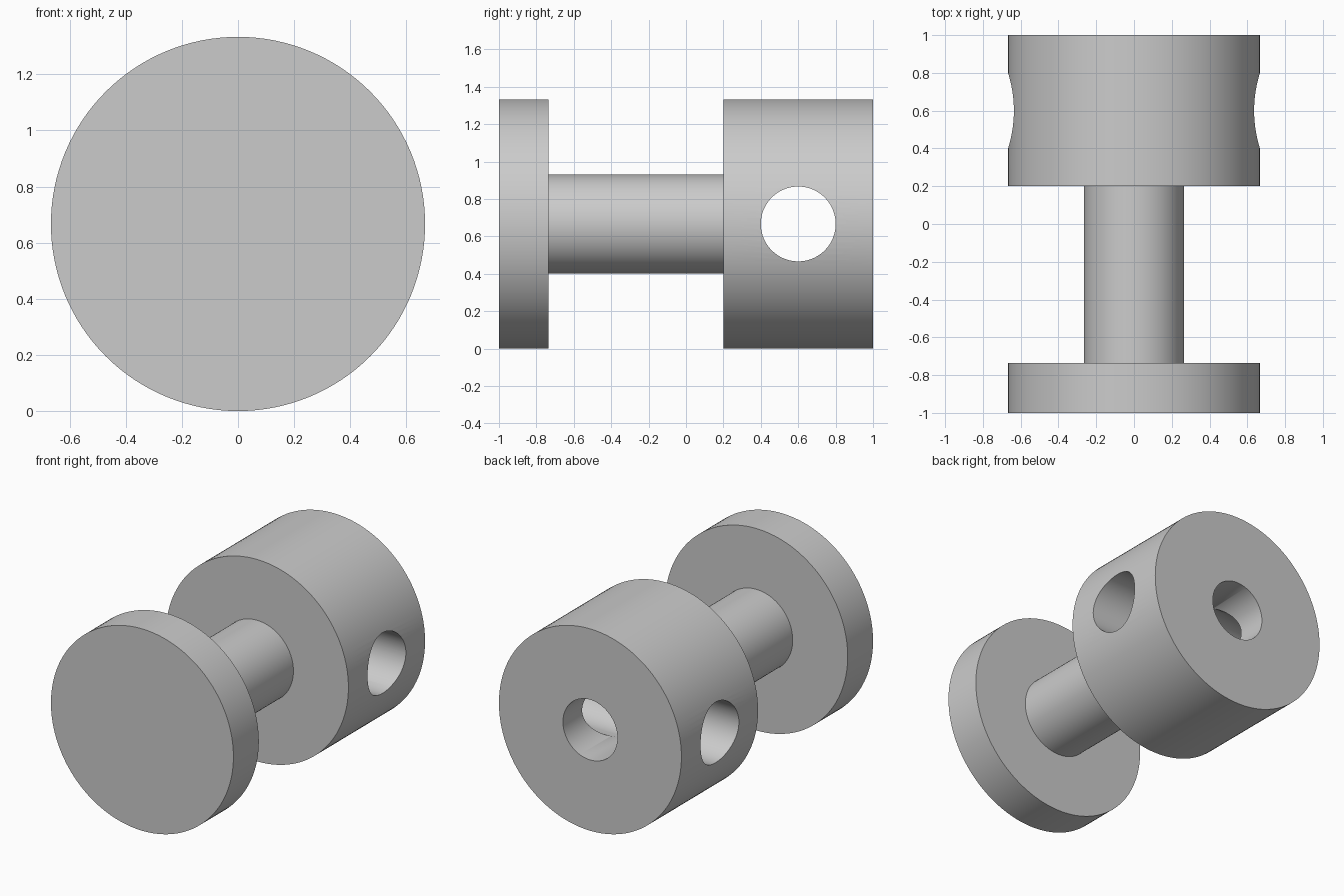
import bpy
import bmesh
import math
from mathutils import Matrix, Vector

cube = bpy.data.objects.get("Cube")
if cube:
    bpy.data.objects.remove(cube, do_unlink=True)

RADIUS = 2 / 3      # disc and head radius, also the axis height
NECK = 0.265
BORE = 0.2
BORE_Y = 0.6
SEGMENTS = 128

grey = bpy.data.materials.new("plain grey")
grey.use_nodes = True
colour = (0.6, 0.6, 0.6, 1)
grey.diffuse_color = colour
grey.node_tree.nodes["Principled BSDF"].inputs["Base Color"].default_value = colour


def add_object(name, bm):
    bmesh.ops.recalc_face_normals(bm, faces=bm.faces)
    mesh = bpy.data.meshes.new(name)
    bm.to_mesh(mesh)
    bm.free()
    mesh.materials.append(grey)
    obj = bpy.data.objects.new(name, mesh)
    bpy.context.collection.objects.link(obj)
    return obj


def lathe(name, profile):
    """Turn (radius, y) points around the long axis and close both ends."""
    bm = bmesh.new()
    rings = []
    for radius, y in profile:
        angles = [math.tau * i / SEGMENTS for i in range(SEGMENTS)]
        rings.append([bm.verts.new((radius * math.cos(a), y, RADIUS + radius * math.sin(a)))
                      for a in angles])
    for a, b in zip(rings, rings[1:]):
        for i in range(SEGMENTS):
            j = (i + 1) % SEGMENTS
            bm.faces.new((a[i], a[j], b[j], b[i]))
    bm.faces.new(rings[0])
    bm.faces.new(rings[-1])
    return add_object(name, bm)


def cutter(name, start, end, radius):
    """Solid cylinder between two points."""
    start, end = Vector(start), Vector(end)
    axis = end - start
    bm = bmesh.new()
    turn = axis.to_track_quat("Z", "Y").to_matrix().to_4x4()
    bmesh.ops.create_cone(bm, cap_ends=True, segments=SEGMENTS, radius1=radius,
                          radius2=radius, depth=axis.length,
                          matrix=Matrix.Translation((start + end) / 2) @ turn)
    obj = add_object(name, bm)
    obj.hide_render = True
    return obj


# Front disc, neck and rear head turned as one piece
pin = lathe("flanged_pin", [(RADIUS, -1), (RADIUS, -0.735), (NECK, -0.735),
                            (NECK, 0.2), (RADIUS, 0.2), (RADIUS, 1)])

# Cross hole through the head, and end hole running into it from the back
tools = [cutter("cross_hole", (-1, BORE_Y, RADIUS), (1, BORE_Y, RADIUS), BORE),
         cutter("end_hole", (0, BORE_Y, RADIUS), (0, 1.2, RADIUS), BORE - 0.001)]

bpy.ops.object.select_all(action="DESELECT")
pin.select_set(True)
bpy.context.view_layer.objects.active = pin
for tool in tools:
    cut = pin.modifiers.new(tool.name, "BOOLEAN")
    cut.operation = "DIFFERENCE"
    cut.solver = "EXACT"
    cut.object = tool
    bpy.ops.object.modifier_apply(modifier=cut.name)
    bpy.data.objects.remove(tool, do_unlink=True)

bpy.ops.object.shade_smooth_by_angle(angle=math.radians(30))
